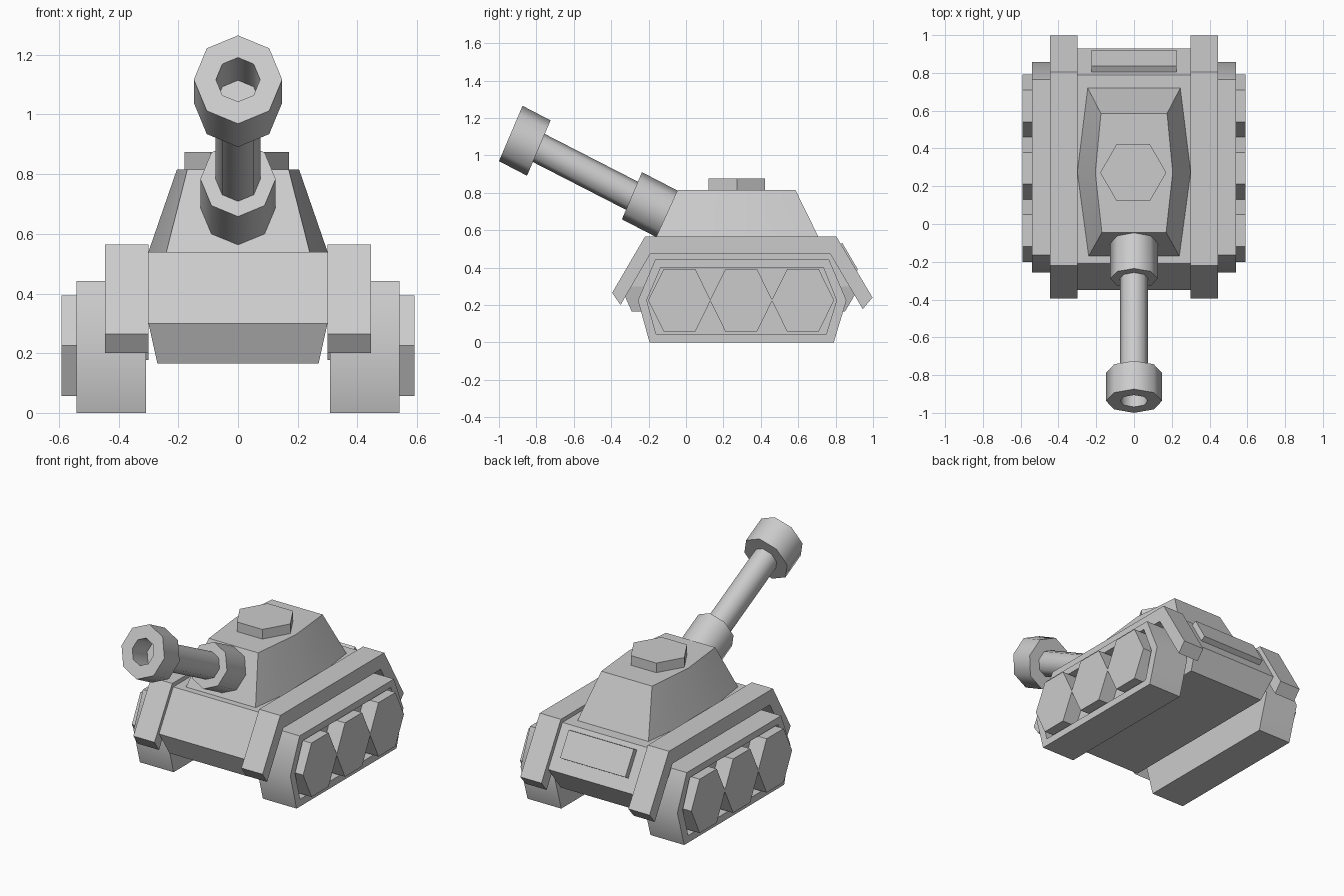
import bpy, bmesh, math

if "Cube" in bpy.data.objects:
    bpy.data.objects.remove(bpy.data.objects["Cube"])


def loft(name, rings, closed=False, mirror=False, smooth=None):
    """Bridge equal-sized rings of points; cap the ends or close the loop."""
    bm = bmesh.new()
    vr = [[bm.verts.new(p) for p in r] for r in rings]
    n = len(vr[0])
    pairs = list(zip(vr, vr[1:])) + ([(vr[-1], vr[0])] if closed else [])
    for a, b in pairs:
        for i in range(n):
            j = (i + 1) % n
            bm.faces.new((a[i], a[j], b[j], b[i]))
    if not closed:
        bm.faces.new(vr[0])
        bm.faces.new(vr[-1])
    bmesh.ops.recalc_face_normals(bm, faces=bm.faces)
    me = bpy.data.meshes.new(name)
    bm.to_mesh(me)
    bm.free()
    ob = bpy.data.objects.new(name, me)
    bpy.context.collection.objects.link(ob)
    if smooth:
        bpy.ops.object.select_all(action='DESELECT')
        ob.select_set(True)
        bpy.context.view_layer.objects.active = ob
        bpy.ops.object.shade_smooth_by_angle(angle=math.radians(smooth))
    if mirror:
        ob.modifiers.new("mirror", 'MIRROR').use_mirror_merge = False
    return ob


def side(profile, x):
    """Side-view (y, z) profile placed at x."""
    return [(x, y, z) for y, z in profile]


def rect(hw, y0, y1, z):
    return [(-hw, y0, z), (hw, y0, z), (hw, y1, z), (-hw, y1, z)]


def octagon(y, z, r, lean=0.425):
    """Ring of the gun, leaning back like the turret front."""
    pts = []
    for i in range(8):
        a = math.tau * i / 8
        pts.append((r * math.cos(a), y + lean * r * math.sin(a), z + r * math.sin(a)))
    return pts


# Hull with bevelled nose and tail
loft("hull", [rect(0.27, -0.29, 0.85, 0.165),
              rect(0.30, -0.35, 0.93, 0.30),
              rect(0.30, -0.21, 0.79, 0.54)])

# Raised panel on the sloping tail
panel = [(0.805, 0.515), (0.89, 0.37), (0.92, 0.388), (0.836, 0.531)]
loft("rear_panel", [side(panel, -0.225), side(panel, 0.225)])

# Bent fenders over the tracks
fender = [(-0.395, 0.265), (-0.22, 0.565), (0.805, 0.565), (0.997, 0.24),
          (0.945, 0.178), (0.77, 0.475), (-0.19, 0.475), (-0.35, 0.20)]
loft("fenders", [side(fender, 0.30), side(fender, 0.446)], mirror=True)

# Tracks with a recessed outer face
outer = [(-0.257, 0.225), (-0.165, 0.442), (0.765, 0.442),
         (0.858, 0.225), (0.79, 0.0), (-0.195, 0.0)]
inner = [(-0.21, 0.225), (-0.135, 0.40), (0.735, 0.40),
         (0.805, 0.225), (0.75, 0.045), (-0.16, 0.045)]
loft("tracks", [side(outer, 0.308), side(outer, 0.541),
                side(inner, 0.541), side(inner, 0.49)], mirror=True, smooth=45)

# Three hexagonal wheels per side
for k, yc in enumerate((-0.035, 0.295, 0.625)):
    hexa = [(yc - 0.167, 0.225), (yc - 0.084, 0.393), (yc + 0.084, 0.393),
            (yc + 0.167, 0.225), (yc + 0.084, 0.057), (yc - 0.084, 0.057)]
    loft(f"wheels_{k + 1}", [side(hexa, 0.48), side(hexa, 0.591)], mirror=True)


# Tapered six-sided turret
def turret_ring(front, mid, back, z):
    half = [front, mid, back]
    return [(x, y, z) for x, y in half] + [(-x, y, z) for x, y in reversed(half)]


loft("turret", [turret_ring((0.24, -0.17), (0.30, 0.275), (0.245, 0.72), 0.54),
                turret_ring((0.17, -0.045), (0.205, 0.272), (0.175, 0.585), 0.815)],
     smooth=30)

# Hexagonal hatch
hatch = [(0.175 * math.cos(math.tau * i / 6) - 0.004,
          0.175 * math.sin(math.tau * i / 6) + 0.272) for i in range(6)]
loft("hatch", [[(x, y, z) for x, y in hatch] for z in (0.80, 0.875)])

# Gun: collar, barrel and hollow muzzle
loft("gun_collar", [octagon(-0.289, 0.784, 0.126), octagon(-0.09, 0.681, 0.126)], smooth=50)
loft("gun_barrel", [octagon(-0.79, 1.041, 0.075), octagon(-0.25, 0.764, 0.075)], smooth=50)
loft("muzzle", [octagon(-0.937, 1.117, 0.148), octagon(-0.787, 1.039, 0.148),
                octagon(-0.787, 1.039, 0.074), octagon(-0.937, 1.117, 0.074)],
     closed=True, smooth=50)
